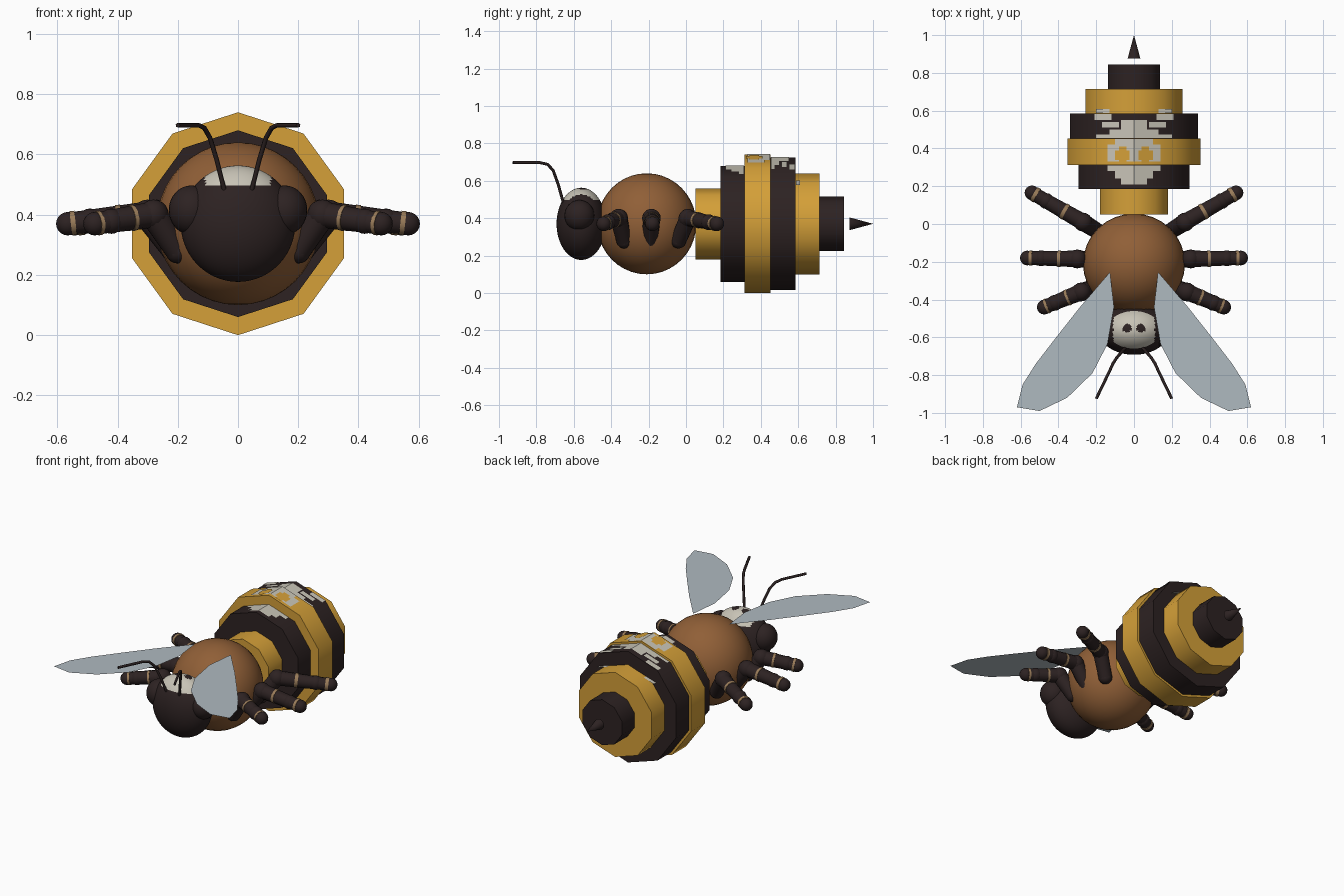
import bpy, bmesh, math
from mathutils import Vector

if "Cube" in bpy.data.objects:
    bpy.data.objects.remove(bpy.data.objects["Cube"])

CZ = 0.37  # height of the body axis


def mat(name, rgb):
    m = bpy.data.materials.new(name)
    m.diffuse_color = (*rgb, 1)
    m.use_nodes = True
    m.node_tree.nodes["Principled BSDF"].inputs["Base Color"].default_value = m.diffuse_color
    return m


YELLOW = mat("honey yellow", (0.66, 0.35, 0.04))
DARK = mat("dark brown", (0.026, 0.016, 0.016))
BROWN = mat("fur brown", (0.28, 0.115, 0.038))
WHITE = mat("worn white", (0.58, 0.55, 0.47))
TAN = mat("tan", (0.32, 0.2, 0.1))
WING = mat("wing grey blue", (0.43, 0.49, 0.53))


def finish(o, name, m, angle=40):
    o.name = name
    o.data.materials.append(m)
    bpy.ops.object.select_all(action='DESELECT')
    o.select_set(True)
    bpy.context.view_layer.objects.active = o
    bpy.ops.object.shade_smooth_by_angle(angle=math.radians(angle))
    return o


def ball(name, loc, size, m, seg=24, rings=16):
    bpy.ops.mesh.primitive_uv_sphere_add(segments=seg, ring_count=rings, location=loc)
    o = bpy.context.object
    o.scale = size
    bpy.ops.object.transform_apply(location=True, rotation=False, scale=True)
    return finish(o, name, m)


def rod(name, a, b, r1, r2, m, sides=12):
    a, b = Vector(a), Vector(b)
    bpy.ops.mesh.primitive_cone_add(vertices=sides, radius1=r1, radius2=r2,
                                    depth=(b - a).length, location=(a + b) / 2)
    o = bpy.context.object
    o.rotation_mode = 'QUATERNION'
    o.rotation_quaternion = (b - a).to_track_quat('Z', 'Y')
    return finish(o, name, m)


def mesh_object(name, verts, faces, m):
    me = bpy.data.meshes.new(name)
    me.from_pydata(verts, [], faces)
    o = bpy.data.objects.new(name, me)
    bpy.context.collection.objects.link(o)
    me.materials.append(m)
    return o


# Abdomen: ten-sided drums with a corner at the top
bands = [(0.05, 0.185, 0.19, YELLOW), (0.185, 0.312, 0.31, DARK),
         (0.312, 0.452, 0.37, YELLOW), (0.452, 0.585, 0.355, DARK),
         (0.585, 0.715, 0.27, YELLOW), (0.715, 0.845, 0.145, DARK)]
for i, (y0, y1, r, m) in enumerate(bands):
    n = 10
    ring = [(r * math.sin(k * math.tau / n), CZ + r * math.cos(k * math.tau / n)) for k in range(n)]
    verts = [(x, y, z) for y in (y0, y1) for x, z in ring]
    faces = [tuple(range(n)), tuple(range(2 * n - 1, n - 1, -1))]
    faces += [(k, k + n, (k + 1) % n + n, (k + 1) % n) for k in range(n)]
    o = mesh_object(f"abdomen_band_{i + 1}", verts, faces, m)
    bpy.context.view_layer.objects.active = o
    finish(o, o.name, m)

# Stinger
rod("stinger", (0, 0.875, CZ), (0, 1.0, CZ), 0.034, 0, DARK)


# Worn patches: thin plates lying on the two top slopes of a band
def patch(name, r, rects, m, lift=0.003):
    verts, faces = [], []
    for x0, x1, y0, y1 in rects:
        for s in (1, -1):
            n = len(verts)
            for x, y in ((x0, y0), (x1, y0), (x1, y1), (x0, y1)):
                verts.append((s * x, y, CZ + r + lift - x * math.tan(math.pi / 10)))
            faces.append((n, n + 1, n + 2, n + 3) if s > 0 else (n + 3, n + 2, n + 1, n))
    mesh_object(name, verts, faces, m)


patch("front_band_patch", 0.31, [(0, 0.07, 0.21, 0.24), (0, 0.10, 0.24, 0.28),
                                 (0, 0.14, 0.28, 0.31)], WHITE)
patch("middle_band_patch", 0.37, [(0, 0.14, 0.33, 0.42), (0, 0.10, 0.42, 0.45)], WHITE)
patch("middle_band_spots", 0.37, [(0.025, 0.10, 0.34, 0.39), (0.04, 0.08, 0.32, 0.41)],
      YELLOW, 0.006)
patch("rear_band_patch", 0.355, [(0, 0.20, 0.455, 0.475), (0, 0.13, 0.475, 0.50),
                                 (0, 0.07, 0.50, 0.55), (0.08, 0.17, 0.51, 0.54),
                                 (0.12, 0.21, 0.55, 0.583)], WHITE)
patch("tail_band_patch", 0.27, [(0.13, 0.2, 0.587, 0.61)], WHITE)

# Thorax
ball("thorax", (0, -0.21, CZ), (0.27, 0.265, 0.27), BROWN, 32, 20)

# Head with a pale crown and two dark spots
head = ball("head", (0, -0.56, CZ), (0.19, 0.132, 0.193), DARK, 64, 48)
head.data.materials.append(WHITE)
for p in head.data.polygons:
    c = p.center
    spot = math.hypot(abs(c.x) - 0.037, c.y + 0.55) < 0.024
    if c.z > 0.495 and abs(c.x) < 0.11 and not spot:
        p.material_index = 1

wing_outline = [(0.127, -0.254), (0.106, -0.44), (0.14, -0.635), (0.22, -0.79),
                (0.354, -0.92), (0.50, -0.99), (0.62, -0.97), (0.59, -0.85),
                (0.52, -0.74), (0.42, -0.61), (0.286, -0.44)]
antenna_path = [(0.045, -0.655, 0.48), (0.07, -0.683, 0.58), (0.093, -0.71, 0.655),
                (0.112, -0.74, 0.688), (0.13, -0.78, 0.697), (0.20, -0.925, 0.697)]
# hip, knee and foot of each leg
legs = {"front": ((0.20, -0.33, 0.28), (0.28, -0.36, 0.40), (0.475, -0.44, 0.37)),
        "middle": ((0.21, -0.19, 0.28), (0.30, -0.185, 0.40), (0.565, -0.18, 0.37)),
        "rear": ((0.19, -0.04, 0.28), (0.27, 0.01, 0.40), (0.54, 0.165, 0.37))}

for side, s in (("right", 1), ("left", -1)):
    # Eyes
    ball(f"{side}_eye", (s * 0.155, -0.57, 0.415), (0.075, 0.08, 0.082), DARK)

    # Wings
    pts = wing_outline if s > 0 else wing_outline[::-1]
    f = tuple(reversed(range(len(pts))))
    o = mesh_object(f"{side}_wing", [(s * x, y, 0.61) for x, y in pts], [f], WING)
    if o.data.polygons[0].normal.z < 0:
        o.data.flip_normals()

    # Antennae
    cu = bpy.data.curves.new(f"{side}_antenna", 'CURVE')
    cu.dimensions = '3D'
    cu.bevel_depth = 0.008
    cu.bevel_resolution = 1
    cu.use_fill_caps = True
    sp = cu.splines.new('POLY')
    sp.points.add(len(antenna_path) - 1)
    for pt, (x, y, z) in zip(sp.points, antenna_path):
        pt.co = (s * x, y, z, 1)
    cu.materials.append(DARK)
    bpy.context.collection.objects.link(bpy.data.objects.new(f"{side}_antenna", cu))

    # Legs
    for leg, joints in legs.items():
        hip, knee, foot = (Vector((s * p[0], p[1], p[2])) for p in joints)
        name = f"{side}_{leg}_leg"
        rod(name + "_thigh", hip, knee, 0.042, 0.046, DARK)
        ball(name + "_hip", hip, (0.042,) * 3, DARK, 16, 10)
        ball(name + "_knee", knee, (0.05,) * 3, DARK, 16, 10)
        rod(name + "_shin", knee, foot, 0.044, 0.036, DARK)
        ankle = knee.lerp(foot, 0.72)
        ball(name + "_ankle", ankle, (0.042,) * 3, DARK, 16, 10)
        ball(name + "_foot", foot, (0.039,) * 3, DARK, 16, 10)
        for k, (t, r) in enumerate(((0.36, 0.0435), (0.93, 0.0405))):
            rod(f"{name}_ring_{k + 1}", knee.lerp(foot, t - 0.03),
                knee.lerp(foot, t + 0.03), r, r, TAN)
